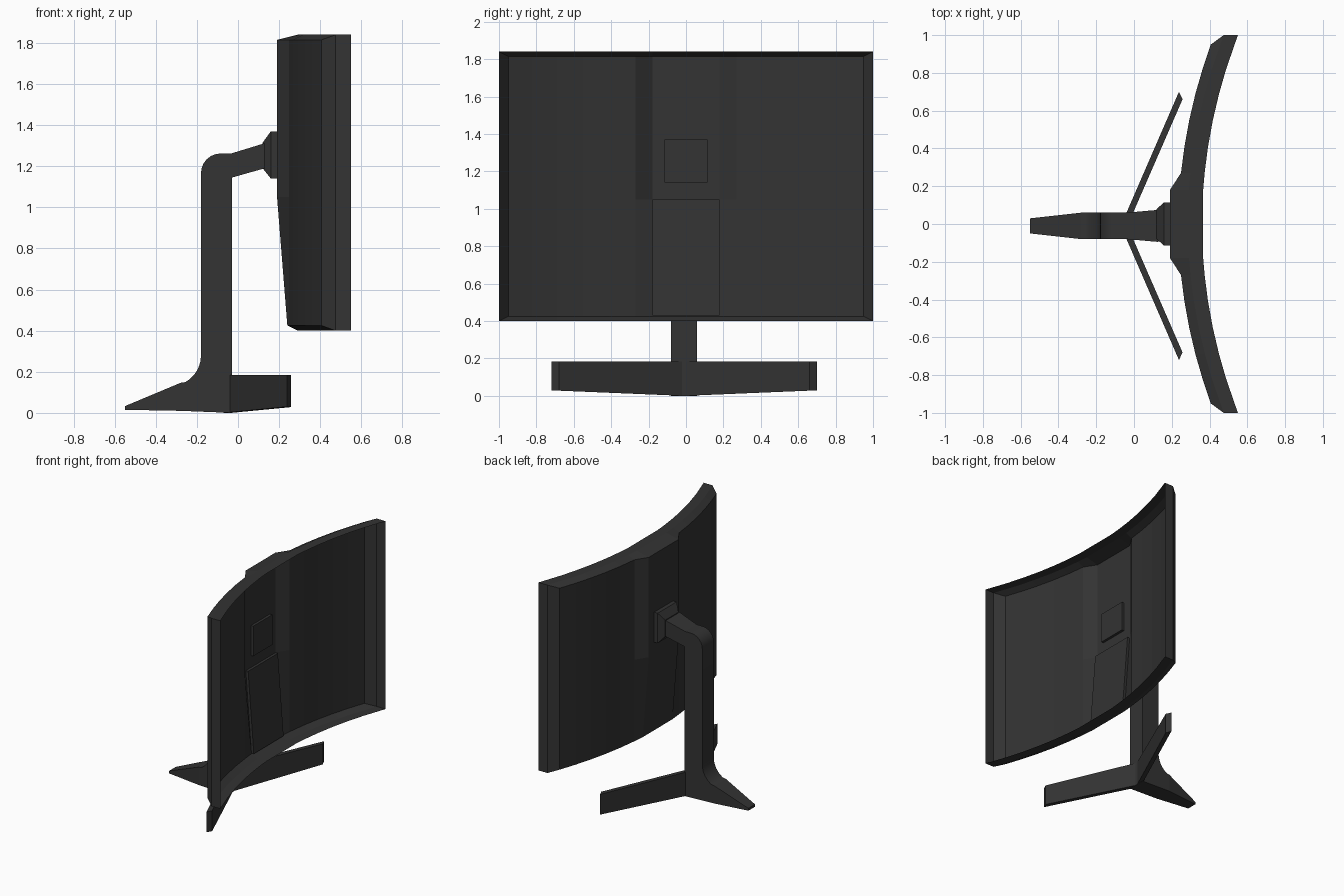
import bpy, bmesh, math

if "Cube" in bpy.data.objects:
    bpy.data.objects.remove(bpy.data.objects["Cube"])

plastic = bpy.data.materials.new("dark_grey_plastic")
plastic.use_nodes = True
GREY = (0.033, 0.033, 0.033, 1)
plastic.diffuse_color = GREY
plastic.node_tree.nodes["Principled BSDF"].inputs["Base Color"].default_value = GREY

CY = -0.01  # centre line of the stand


def finish(name, bm):
    bmesh.ops.recalc_face_normals(bm, faces=bm.faces)
    mesh = bpy.data.meshes.new(name)
    bm.to_mesh(mesh)
    bm.free()
    mesh.materials.append(plastic)
    obj = bpy.data.objects.new(name, mesh)
    bpy.context.collection.objects.link(obj)
    return obj


def loft(name, *loops):
    """Closed solid through matching loops of points."""
    bm = bmesh.new()
    rings = [[bm.verts.new(p) for p in loop] for loop in loops]
    for a, b in zip(rings, rings[1:]):
        for i in range(len(a)):
            j = (i + 1) % len(a)
            bm.faces.new((a[i], a[j], b[j], b[i]))
    bm.faces.new(rings[0])
    bm.faces.new(rings[-1])
    return finish(name, bm)


def section(x, half, z0, z1, y=CY):
    """Rectangle across the x axis."""
    return [(x, y - half, z0), (x, y + half, z0), (x, y + half, z1), (x, y - half, z1)]


# Curved display housing: open at the front, with a raised spine at the back
def curve(y):
    return 0.19 * y * y


def back_x(y, z):
    if abs(y) < 0.2:
        return 0.19 if z > 1 else 0.24
    return 0.235 + curve(y)


half = [0.18, 0.27, 0.41, 0.55, 0.69, 0.82]
columns = [-y for y in reversed(half)] + half
rows = [("front", 1.84), ("middle", 1.84), ("back", 1.815), ("back", 1.05),
        ("back", 0.425), ("middle", 0.4), ("front", 0.4)]
bm = bmesh.new()
grid = []
for kind, z in rows:
    end = 0.95 if kind == "back" else 1.0
    line = []
    for y in [-end] + columns + [end]:
        if kind == "back":
            x = back_x(y, z)
        else:
            x = curve(y) + (0.36 if kind == "front" else 0.285)
        line.append(bm.verts.new((x, y, z)))
    grid.append(line)
for a, b in zip(grid, grid[1:]):
    for i in range(len(a) - 1):
        bm.faces.new((a[i], a[i + 1], b[i + 1], b[i]))
for c in (0, -1):
    bm.faces.new([grid[r][c] for r in range(1, 6)])
    bm.faces.new([grid[r][c] for r in (0, 1, 5, 6)])
finish("display_housing", bm)

# Cable cover set into the lower spine
loft("cable_cover",
     [(0.24, -0.18, 0.43), (0.26, -0.18, 0.43), (0.26, 0.18, 0.43), (0.24, 0.18, 0.43)],
     [(0.192, -0.18, 1.05), (0.212, -0.18, 1.05), (0.212, 0.18, 1.05), (0.192, 0.18, 1.05)])

# Mounting plate, chamfered towards the arm
loft("mount_plate", section(0.12, 0.08, 1.19, 1.315, 0), section(0.16, 0.115, 1.14, 1.37, 0),
     section(0.21, 0.115, 1.14, 1.37, 0))

# Arm from column to plate
loft("arm", section(-0.04, 0.07, 1.142, 1.26), section(0.13, 0.085, 1.19, 1.312))

# Column with rounded elbow and curved heel
profile = [(-0.03, 0.0), (-0.03, 1.262)]
for i in range(7):
    a = math.radians(90 + 15 * i)
    profile.append((-0.085 + 0.095 * math.cos(a), 1.167 + 0.095 * math.sin(a)))
for i in range(7):
    a = math.radians(-10 * i)
    profile.append((-0.33 + 0.15 * math.cos(a), 0.28 + 0.15 * math.sin(a)))
profile += [(-0.28, 0.146), (-0.28, 0.01)]
column = loft("column", *[[(x, CY + s * 0.07, z) for x, z in profile] for s in (-1, 1)])
bpy.context.view_layer.objects.active = column
column.select_set(True)
bpy.ops.object.shade_smooth_by_angle(angle=math.radians(30))
column.select_set(False)

# Tapered rear foot
loft("rear_foot", section(-0.55, 0.04, 0.015, 0.033), section(-0.28, 0.07, 0.01, 0.146))

# Splayed front legs
for name, s in (("left_leg", 1), ("right_leg", -1)):
    plan = [(-0.07, 0, 0), (-0.035, 0, 0), (0.257, 0.67, 0.028), (0.238, 0.71, 0.03)]
    loft(name, [(x, CY + s * y, z) for x, y, z in plan],
         [(x, CY + s * y, 0.185) for x, y, z in plan])
